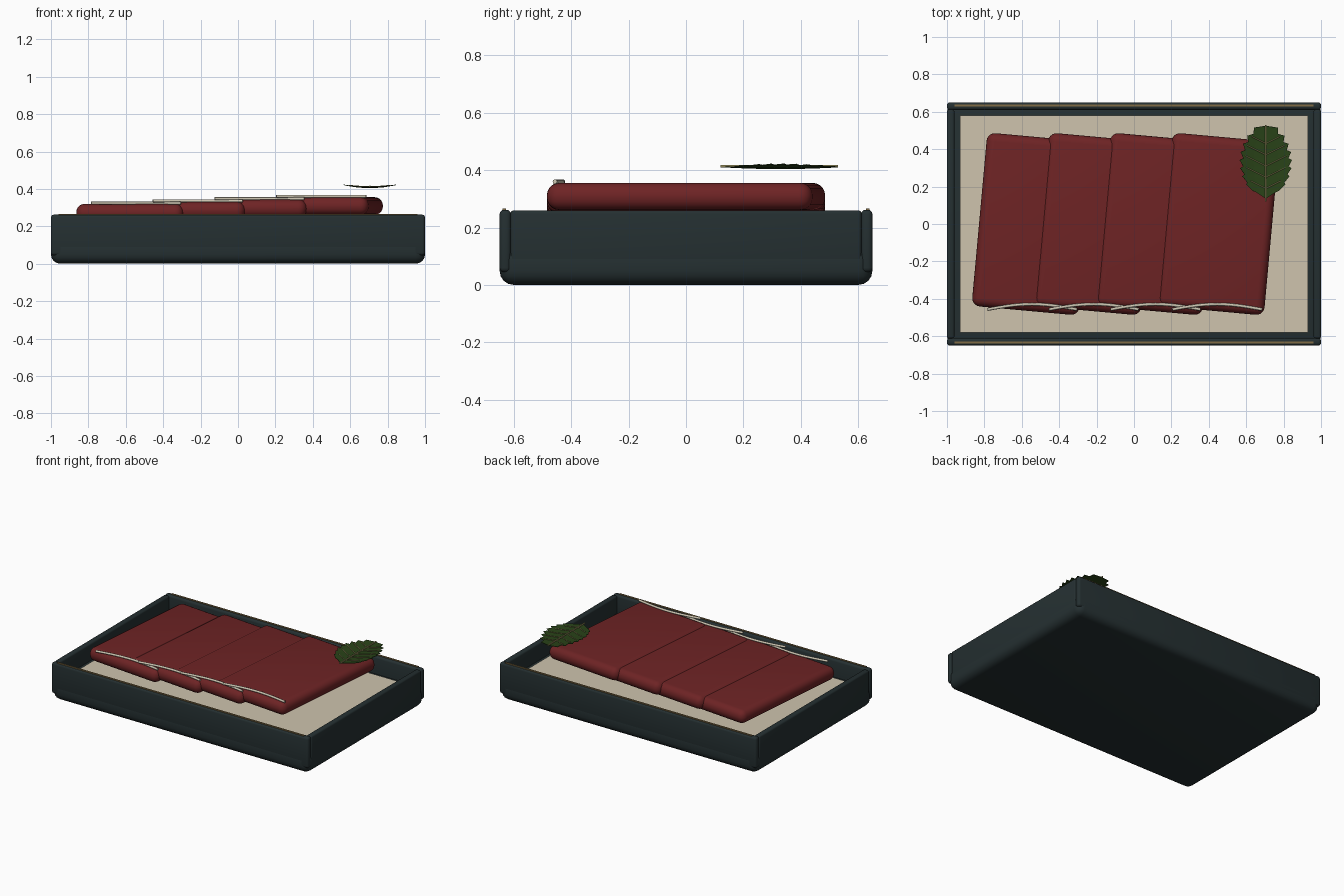
import bpy, bmesh, math
from mathutils import Vector

if "Cube" in bpy.data.objects:
    bpy.data.objects.remove(bpy.data.objects["Cube"])


def mat(name, rgb):
    m = bpy.data.materials.new(name)
    m.diffuse_color = (*rgb, 1)
    m.use_nodes = True
    m.node_tree.nodes["Principled BSDF"].inputs["Base Color"].default_value = m.diffuse_color
    return m


TRAY = mat("dark lacquer", (0.018, 0.029, 0.031))
GOLD = mat("dull gold", (0.22, 0.15, 0.06))
PAPER = mat("cream paper", (0.62, 0.55, 0.42))
MEAT = mat("deep red meat", (0.155, 0.017, 0.018))
FAT = mat("pale fat", (0.62, 0.57, 0.45))
LEAF = mat("leaf green", (0.022, 0.055, 0.009))
VEIN = mat("leaf vein", (0.36, 0.32, 0.13))


def link(name, mesh, m):
    ob = bpy.data.objects.new(name, mesh)
    bpy.context.collection.objects.link(ob)
    mesh.materials.append(m)
    return ob


def box(name, lo, hi, m, bevel=0.0, segs=4, rot=0.0):
    """Box between two corners, turned about its own centre, with rounded edges."""
    lo, hi = Vector(lo), Vector(hi)
    bm = bmesh.new()
    bmesh.ops.create_cube(bm, size=1)
    bmesh.ops.scale(bm, vec=hi - lo, verts=bm.verts)
    if bevel:
        bmesh.ops.bevel(bm, geom=bm.edges[:], offset=bevel, segments=segs,
                        profile=0.5, affect='EDGES')
    for f in bm.faces:
        f.smooth = bevel > 0
    me = bpy.data.meshes.new(name)
    bm.to_mesh(me)
    bm.free()
    ob = link(name, me, m)
    ob.location = (lo + hi) / 2
    ob.rotation_euler.z = rot
    if bevel:
        bpy.ops.object.select_all(action='DESELECT')
        ob.select_set(True)
        bpy.context.view_layer.objects.active = ob
        bpy.ops.object.shade_smooth_by_angle(angle=math.radians(35))
    return ob


def tubes(name, paths, r, m):
    """Thin round rods along one or more point paths."""
    cu = bpy.data.curves.new(name, 'CURVE')
    cu.dimensions = '3D'
    cu.bevel_depth = r
    cu.bevel_resolution = 2
    cu.use_fill_caps = True
    for pts in paths:
        sp = cu.splines.new('POLY')
        sp.points.add(len(pts) - 1)
        for p, c in zip(sp.points, pts):
            p.co = (*c, 1)
    return link(name, cu, m)


# Tray: rounded base, four walls, gold lines on the long walls, paper liner
box("tray_base", (-1, -0.65, 0), (1, 0.65, 0.14), TRAY, 0.05)
for s, side in ((-1, "front"), (1, "back")):
    y0, y1 = sorted((s * 0.61, s * 0.65))
    box(f"{side}_wall", (-1, y0, 0.045), (1, y1, 0.262), TRAY, 0.015, 3)
    box(f"{side}_gold_line", (-0.96, s * 0.634 - 0.006, 0.255),
        (0.96, s * 0.634 + 0.006, 0.266), GOLD)
for s, side in ((-1, "left"), (1, "right")):
    x0, x1 = sorted((s * 0.96, s * 1.0))
    box(f"{side}_wall", (x0, -0.612, 0.045), (x1, 0.612, 0.26), TRAY, 0.012, 3)
box("paper_liner", (-0.93, -0.58, 0.135), (0.93, 0.58, 0.15), PAPER)

# Four overlapping meat slices, each with an arched fat strip along the front
for i in range(4):
    cx, top = -0.54 + 0.33 * i, 0.32 + 0.012 * i
    box(f"meat_slice_{i + 1}", (cx - 0.2875, -0.465, top - 0.095),
        (cx + 0.2875, 0.465, top), MEAT, 0.044, 5, math.radians(-5.2))
    pts = []
    for k in range(17):
        t = k / 16
        pts.append((cx - 0.245 + 0.48 * t,
                    -0.457 + 0.028 * math.sin(math.pi * t), top + 0.004))
    tubes(f"fat_strip_{i + 1}", [pts], 0.008, FAT)

# Leaf: serrated cupped blade with a midrib and slanted side veins
LX, LY0, LY1 = 0.705, 0.135, 0.525
TEETH = 9


def leaf_z(dx, y):
    return 0.407 + 0.85 * dx * dx + 0.15 * (y - 0.33) ** 2


def half_width(t):
    return 0.122 * max(0.0, math.sin(math.pi * t ** 0.95)) ** 0.55


bm = bmesh.new()
N = TEETH * 2
for s in (-1, 1):
    rows = []
    for k in range(N + 1):
        t = k / N
        y = LY0 + (LY1 - LY0) * t
        w = half_width(t) + (0.018 if k % 2 and k > 1 else 0)
        ty = y + (0.012 if k % 2 else 0)      # tooth tips lean to the leaf tip
        rows.append([bm.verts.new((LX + s * w * f, y + (ty - y) * f,
                                   leaf_z(w * f, y))) for f in (0, 0.5, 1)])
    for a, b in zip(rows, rows[1:]):
        for j in range(2):
            q = [a[j], a[j + 1], b[j + 1], b[j]]
            bm.faces.new(q if s > 0 else q[::-1])
bmesh.ops.remove_doubles(bm, verts=bm.verts, dist=0.0005)
me = bpy.data.meshes.new("leaf_blade")
bm.to_mesh(me)
bm.free()
leaf = link("leaf_blade", me, LEAF)
sol = leaf.modifiers.new("thickness", 'SOLIDIFY')
sol.thickness = 0.003

tubes("leaf_midrib", [[(LX, 0.12, 0.414), (LX, 0.53, 0.414)]], 0.0045, VEIN)
veins = []
for k in range(5):
    y = 0.19 + 0.06 * k
    reach = (0.08, 0.105, 0.11, 0.10, 0.075)[k]
    for s in (-1, 1):
        veins.append([(LX + s * reach * f, y + 0.5 * reach * f,
                       leaf_z(reach * f, y + 0.5 * reach * f) + 0.002)
                      for f in (0, 0.33, 0.67, 1)])
tubes("leaf_side_veins", veins, 0.0025, VEIN)
